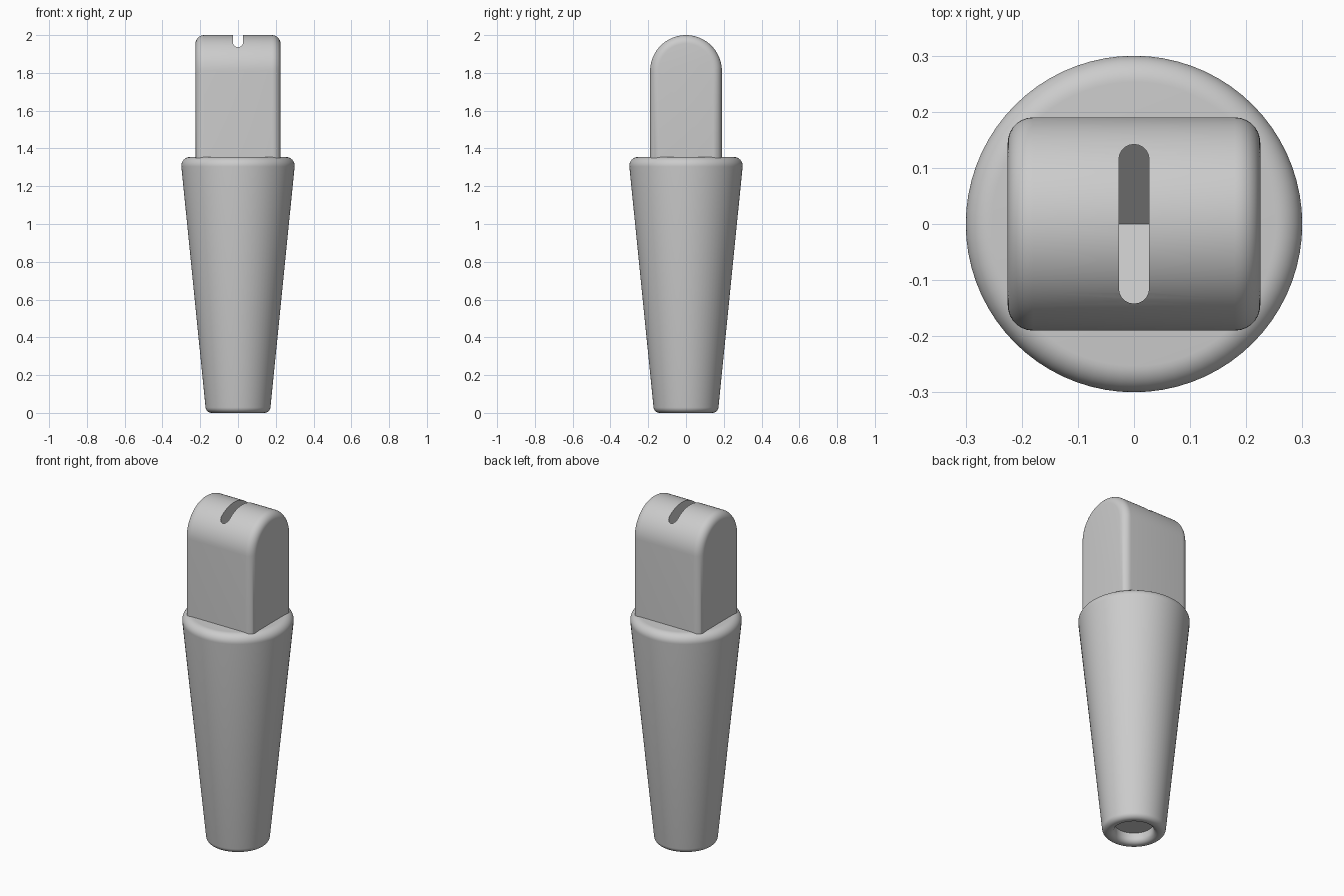
import bpy
import bmesh
from math import sin, cos, pi, radians

default = bpy.data.objects.get("Cube")
if default:
    bpy.data.objects.remove(default, do_unlink=True)

grey = bpy.data.materials.new("light grey")
grey.use_nodes = True
colour = (0.6, 0.6, 0.6, 1)
grey.diffuse_color = colour
grey.node_tree.nodes["Principled BSDF"].inputs["Base Color"].default_value = colour


def arc(cx, cy, r, start, end, steps):
    angles = [radians(start + (end - start) * i / steps) for i in range(steps + 1)]
    return [(cx + r * cos(a), cy + r * sin(a)) for a in angles]


def make_object(name, bm):
    bmesh.ops.remove_doubles(bm, verts=bm.verts, dist=1e-5)
    bmesh.ops.recalc_face_normals(bm, faces=bm.faces)
    mesh = bpy.data.meshes.new(name)
    bm.to_mesh(mesh)
    bm.free()
    mesh.materials.append(grey)
    obj = bpy.data.objects.new(name, mesh)
    bpy.context.collection.objects.link(obj)
    return obj


def activate(obj):
    bpy.ops.object.select_all(action='DESELECT')
    obj.select_set(True)
    bpy.context.view_layer.objects.active = obj


# Tapered round body with a shallow recess underneath
profile = [(0, 1.355)]
profile += arc(0.253, 1.308, 0.047, 90, -5, 10)
profile += arc(0.14, 0.032, 0.032, -5, -90, 8)
profile += arc(0.135, 0.03, 0.03, -90, -180, 8)
profile += [(0.105, 0.06), (0, 0.06)]
bm = bmesh.new()
points = [bm.verts.new((r, 0, z)) for r, z in profile]
edges = [bm.edges.new(pair) for pair in zip(points, points[1:])]
bmesh.ops.spin(bm, geom=points + edges, cent=(0, 0, 0), axis=(0, 0, 1),
               angle=2 * pi, steps=72, use_merge=True)
body = make_object("tapered_body", bm)

# Arched head: side outline extruded across, with rounded end edges
HALF_X, HALF_Y = 0.225, 0.19
outline = [(HALF_Y, 1.3)] + arc(0, 2 - HALF_Y, HALF_Y, 0, 180, 36) + [(-HALF_Y, 1.3)]
bm = bmesh.new()
side = bm.faces.new([bm.verts.new((-HALF_X, y, z)) for y, z in outline])
extruded = bmesh.ops.extrude_face_region(bm, geom=[side], use_keep_orig=True)
bmesh.ops.translate(bm, vec=(2 * HALF_X, 0, 0),
                    verts=[v for v in extruded["geom"] if isinstance(v, bmesh.types.BMVert)])
bmesh.ops.recalc_face_normals(bm, faces=bm.faces)
ends = [e for e in bm.edges if abs(e.verts[0].co.x - e.verts[1].co.x) < 1e-5]
bmesh.ops.bevel(bm, geom=ends, offset=0.045, segments=7, profile=0.5, affect='EDGES')
head = make_object("arched_head", bm)

# Slot cutter: round-ended slot with a floor that dips to the middle
WIDTH, LENGTH = 0.027, 0.142
plan = [(WIDTH, 0)] + arc(0, LENGTH - WIDTH, WIDTH, 0, 180, 10) + [(-WIDTH, 0)]
bm = bmesh.new()
for sign in (1, -1):
    top = [bm.verts.new((x, sign * y, 2.1)) for x, y in plan]
    floor = [bm.verts.new((x, sign * y, 1.77 + y)) for x, y in plan]
    bm.faces.new(top)
    bm.faces.new(floor)
    for i in range(len(plan) - 1):
        bm.faces.new((top[i], top[i + 1], floor[i + 1], floor[i]))
cutter = make_object("slot_cutter", bm)
cutter.hide_render = True

activate(head)
cut = head.modifiers.new("slot", 'BOOLEAN')
cut.operation = 'DIFFERENCE'
cut.solver = 'EXACT'
cut.object = cutter
bpy.ops.object.modifier_apply(modifier=cut.name)
bpy.data.objects.remove(cutter, do_unlink=True)

for obj in (body, head):
    activate(obj)
    bpy.ops.object.shade_smooth_by_angle(angle=radians(35))
